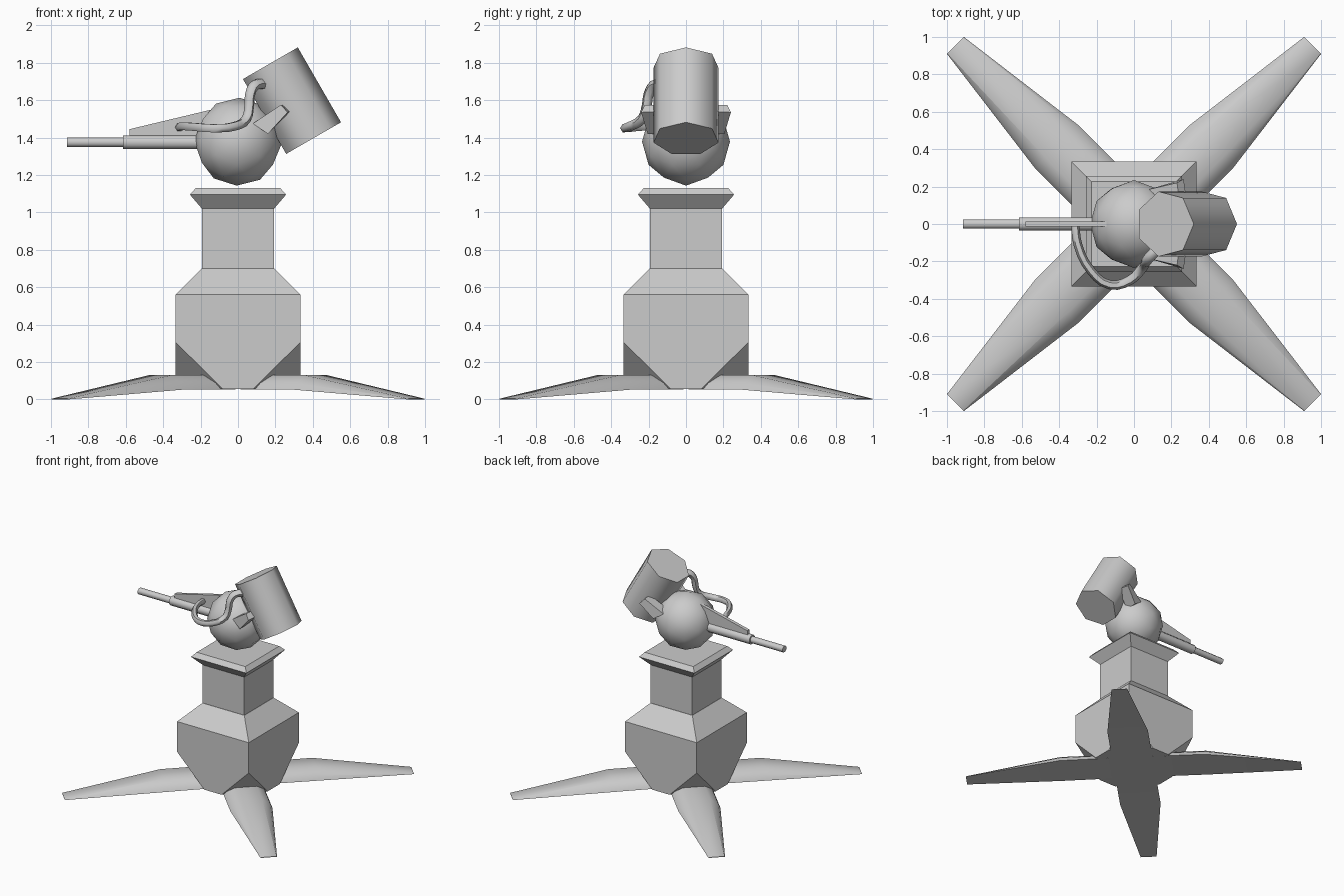
import bpy, bmesh, math
from mathutils import Matrix, Vector

cube = bpy.data.objects.get("Cube")
if cube:
    bpy.data.objects.remove(cube, do_unlink=True)

grey = bpy.data.materials.new("plain_grey")
grey.use_nodes = True
grey.diffuse_color = (0.6, 0.6, 0.6, 1)
grey.node_tree.nodes["Principled BSDF"].inputs["Base Color"].default_value = (0.6, 0.6, 0.6, 1)


def finish(name, bm, smooth=None):
    """Turn a bmesh into a named object, optionally smoothed below an angle."""
    bmesh.ops.recalc_face_normals(bm, faces=bm.faces)
    mesh = bpy.data.meshes.new(name)
    bm.to_mesh(mesh)
    bm.free()
    mesh.materials.append(grey)
    obj = bpy.data.objects.new(name, mesh)
    bpy.context.collection.objects.link(obj)
    if smooth:
        bpy.ops.object.select_all(action='DESELECT')
        obj.select_set(True)
        bpy.context.view_layer.objects.active = obj
        bpy.ops.object.shade_smooth_by_angle(angle=math.radians(smooth))
    return obj


def loft(name, rings, smooth=None, matrix=Matrix()):
    """Skin a series of equal-length rings and cap both ends."""
    bm = bmesh.new()
    loops = [[bm.verts.new(matrix @ Vector(p)) for p in ring] for ring in rings]
    n = len(loops[0])
    for a, b in zip(loops, loops[1:]):
        for i in range(n):
            j = (i + 1) % n
            bm.faces.new((a[i], a[j], b[j], b[i]))
    bm.faces.new(loops[0])
    bm.faces.new(loops[-1])
    return finish(name, bm, smooth)


def square(half, z):
    return [(-half, -half, z), (half, -half, z), (half, half, z), (-half, half, z)]


def cylinder(name, sides, radius, length, matrix, smooth):
    bm = bmesh.new()
    bmesh.ops.create_cone(bm, cap_ends=True, segments=sides, radius1=radius,
                          radius2=radius, depth=length, matrix=matrix)
    return finish(name, bm, smooth)


# Pedestal body: square block whose four lower corners are sliced away
bm = bmesh.new()
points = square(0.333, 0.56) + square(0.333, 0.305) + square(0.195, 0.70)
for sx in (-1, 1):
    for sy in (-1, 1):
        points += [(sx * 0.08, sy * 0.333, 0.055), (sx * 0.333, sy * 0.08, 0.055)]
hull = bmesh.ops.convex_hull(bm, input=[bm.verts.new(p) for p in points])
bmesh.ops.dissolve_limit(bm, angle_limit=0.01, verts=bm.verts, edges=bm.edges)
finish("pedestal_body", bm)

# Neck with flared collar
loft("pedestal_neck", [square(h, z) for h, z in
     ((0.193, 0.69), (0.193, 1.02), (0.257, 1.095), (0.226, 1.13))])

# Four splayed feet: distance, lower half width, lower z, upper half width, upper z
stations = ((0.10, 0.163, 0.055, 0.085, 0.13), (0.587, 0.163, 0.052, 0.085, 0.13),
            (1.35, 0.064, 0, 0.06, 0.004))
for i in range(4):
    rings = [[(d, -w, z), (d, w, z), (d, w * 0.9, z + (t - z) * 0.45), (d, u, t),
              (d, -u, t), (d, -w * 0.9, z + (t - z) * 0.45)] for d, w, z, u, t in stations]
    loft(f"foot_{i + 1}", rings, 50, Matrix.Rotation(math.radians(45 + 90 * i), 4, 'Z'))

# Head ball, leaning with the drum
lean = Matrix.Rotation(math.radians(-30), 4, 'Y')
bm = bmesh.new()
bmesh.ops.create_icosphere(bm, subdivisions=2, radius=0.235,
                           matrix=Matrix.Translation((0, 0, 1.378)) @ lean)
finish("head_ball", bm, 60)

# Seven-sided ammunition drum, one edge facing outward
drum = cylinder("drum", 7, 0.178, 0.462, Matrix(), 60)
outward = max(drum.data.vertices, key=lambda v: abs(v.co.x) + abs(v.co.y) if abs(v.co.x) < 0.001 or abs(v.co.y) < 0.001 else 0).co
spin = Matrix.Rotation(-math.atan2(outward.y, outward.x), 4, 'Z')
drum.data.transform(Matrix.Translation((0.281, 0, 1.593)) @ lean @ spin)

# Two-stage barrel
along_x = Matrix.Rotation(math.radians(90), 4, 'Y')
eighth = Matrix.Rotation(math.radians(22.5), 4, 'Z')
for name, radius, start, end in (("barrel_sleeve", 0.039, -0.615, -0.1),
                                 ("barrel_tip", 0.027, -0.915, -0.6)):
    place = Matrix.Translation(((start + end) / 2, 0, 1.375))
    cylinder(name, 8, radius, end - start, place @ along_x @ eighth, 50)

# Thin fin above the barrel
profile = ((-0.58, 1.39), (-0.58, 1.445), (-0.14, 1.55), (0, 1.59), (0, 1.39))
loft("barrel_fin", [[(x, y, z) for x, z in profile] for y in (-0.014, 0.014)])

# Side brackets joining ball and drum
for side, s in (("left", 1), ("right", -1)):
    inner = ((0.08, 0.185, 1.475), (0.16, 0.205, 1.42), (0.16, 0.1, 1.42), (0.08, 0.1, 1.475))
    outer = ((0.23, 0.22, 1.575), (0.265, 0.24, 1.535), (0.28, 0.14, 1.54), (0.24, 0.14, 1.575))
    loft(f"{side}_bracket", [[(x, s * y, z) for x, y, z in r] for r in (inner, outer)])

# Feed hose sweeping from the drum round to the barrel
path = ((-0.315, 0, 1.455), (-0.3, -0.11, 1.46), (-0.23, -0.25, 1.457), (-0.13, -0.325, 1.45),
        (-0.02, -0.3, 1.46), (0.045, -0.235, 1.5), (0.06, -0.21, 1.57),
        (0.065, -0.2, 1.63), (0.09, -0.17, 1.68), (0.15, -0.11, 1.685))
curve = bpy.data.curves.new("feed_hose", 'CURVE')
curve.dimensions = '3D'
curve.bevel_depth = 0.03
curve.bevel_resolution = 1
curve.use_fill_caps = True
spline = curve.splines.new('BEZIER')
spline.resolution_u = 3
spline.bezier_points.add(len(path) - 1)
for i, (bp, p) in enumerate(zip(spline.bezier_points, path)):
    bp.co = p
    bp.radius = 0.75 + 0.25 * i / len(path)
    bp.handle_left_type = bp.handle_right_type = 'AUTO'
curve.materials.append(grey)
hose = bpy.data.objects.new("feed_hose", curve)
bpy.context.collection.objects.link(hose)
bpy.ops.object.select_all(action='DESELECT')
hose.select_set(True)
bpy.context.view_layer.objects.active = hose
bpy.ops.object.convert(target='MESH')
bpy.ops.object.shade_smooth_by_angle(angle=math.radians(60))
